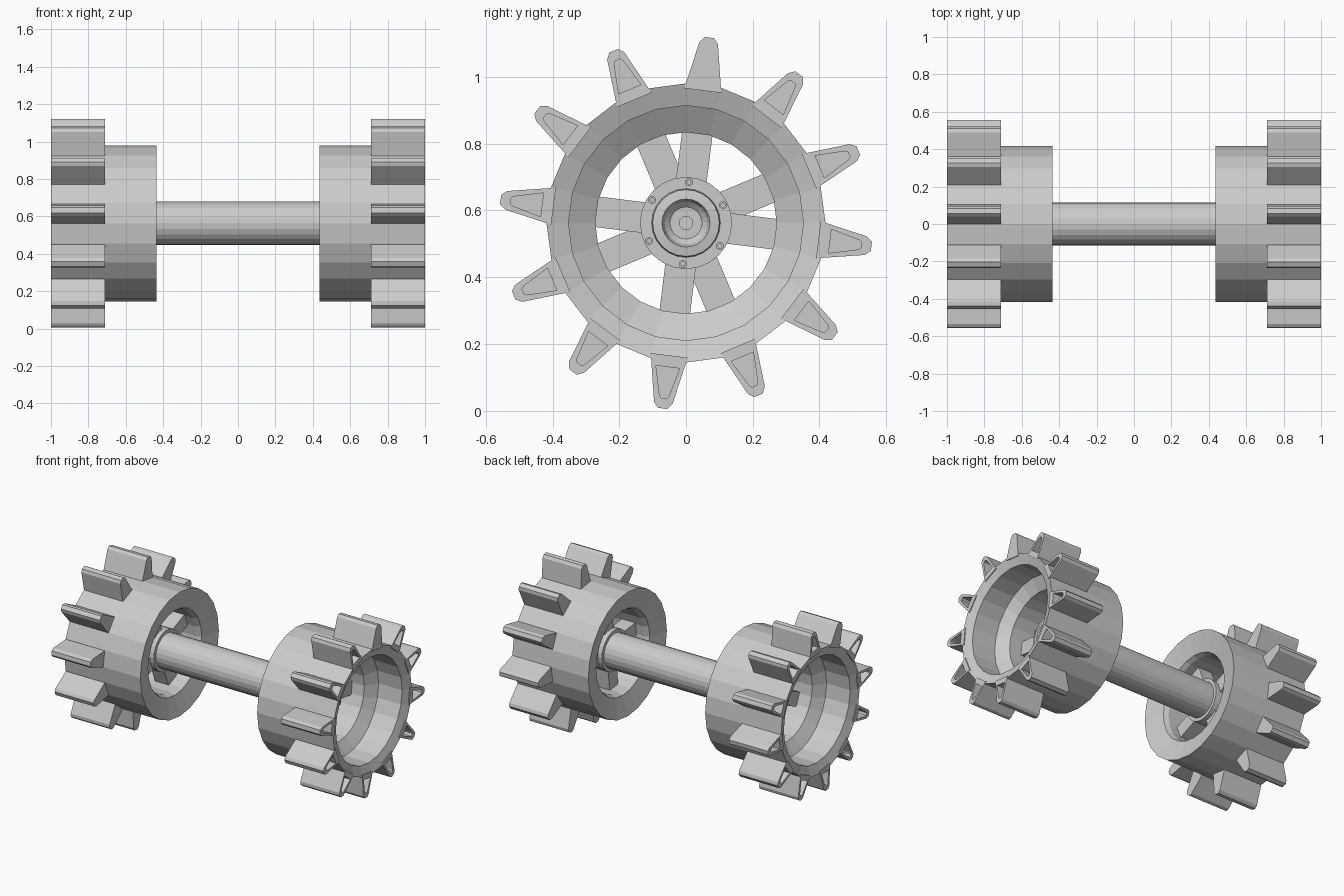
import bpy, bmesh
from math import sin, cos, radians, pi
from mathutils import Vector

if "Cube" in bpy.data.objects:
    bpy.data.objects.remove(bpy.data.objects["Cube"])

CZ = 0.562          # axle height
SIDES = 24
PHASE = 82.8        # angle of the first tooth and spoke


def at(x, r, t, deg):
    """Point at axial x, radial r, tangential t around the axle."""
    a = radians(deg)
    return Vector((x, r * cos(a) - t * sin(a), CZ + r * sin(a) + t * cos(a)))


def rings(bm, loops, closed=False):
    """Bridge a list of equal point loops; cap the ends unless closed."""
    vs = [[bm.verts.new(p) for p in loop] for loop in loops]
    n = len(vs[0])
    pairs = list(zip(vs, vs[1:])) + ([(vs[-1], vs[0])] if closed else [])
    for a, b in pairs:
        for i in range(n):
            j = (i + 1) % n
            bm.faces.new((a[i], a[j], b[j], b[i]))
    if not closed:
        bm.faces.new(vs[0])
        bm.faces.new(vs[-1])


def lathe(bm, profile, closed=False, sides=SIDES):
    rings(bm, [[at(x, r, 0, 360 * i / sides) for i in range(sides)]
               for x, r in profile], closed)


def finish(bm, name, smooth=False):
    bmesh.ops.recalc_face_normals(bm, faces=bm.faces[:])
    me = bpy.data.meshes.new(name)
    bm.to_mesh(me)
    bm.free()
    ob = bpy.data.objects.new(name, me)
    bpy.context.collection.objects.link(ob)
    return ob


TOOTH = [(.40, -.056), (.40, .056), (.543, .028), (.56, .014), (.56, -.014), (.543, -.028)]
POCKET = [(.435, -.036), (.435, .036), (.522, .014), (.53, .008), (.53, -.008), (.522, -.014)]


def wheel(side, s, turn):
    # drum with stepped, open interior
    bm = bmesh.new()
    lathe(bm, [(s * x, r) for x, r in [
        (.435, .418), (1.0, .418), (.975, .352), (.80, .352), (.75, .272),
        (.50, .272), (.47, .285)]], closed=True)
    finish(bm, side + "_wheel_drum")

    # twelve teeth, hollow at the outer end except the first
    bm = bmesh.new()
    for k in range(12):
        a = PHASE + turn + 30 * k
        loops = [[at(s * x, r, t, a) for r, t in TOOTH] for x in (.71, 1.0)]
        if k:
            loops += [[at(s * x, r, t, a) for r, t in POCKET] for x in (1.0, .90)]
        rings(bm, loops)
    finish(bm, side + "_wheel_teeth")

    # four block spokes
    bm = bmesh.new()
    for k in range(4):
        a = PHASE + turn + 90 * k
        rings(bm, [[at(s * x, r, t, a) for r, t in
                    ((.06, -.046), (.06, .046), (.30, .046), (.30, -.046))]
                   for x in (.56, .66)])
    finish(bm, side + "_wheel_spokes")

    # hub with flange and dished cap
    bm = bmesh.new()
    lathe(bm, [(s * x, r) for x, r in [
        (.53, .10), (.53, .138), (.68, .138), (.68, .103), (.70, .10),
        (.705, .072), (.68, .064), (.665, .048), (.665, .02), (.65, .02)]])
    finish(bm, side + "_hub")

    # ring of six bolts
    bm = bmesh.new()
    for k in range(6):
        c = at(0, .123, 0, PHASE + turn + 3 + 60 * k)
        rings(bm, [[Vector((s * x, c.y + r * cos(i * pi / 5), c.z + r * sin(i * pi / 5)))
                    for i in range(10)]
                   for x, r in ((.675, .012), (.688, .012), (.688, .006), (.683, .006))])
    finish(bm, side + "_hub_bolts")


wheel("right", 1, 0)
wheel("left", -1, 30)

# axle shaft
bm = bmesh.new()
lathe(bm, [(-.56, .116), (.56, .116)])
finish(bm, "axle")
